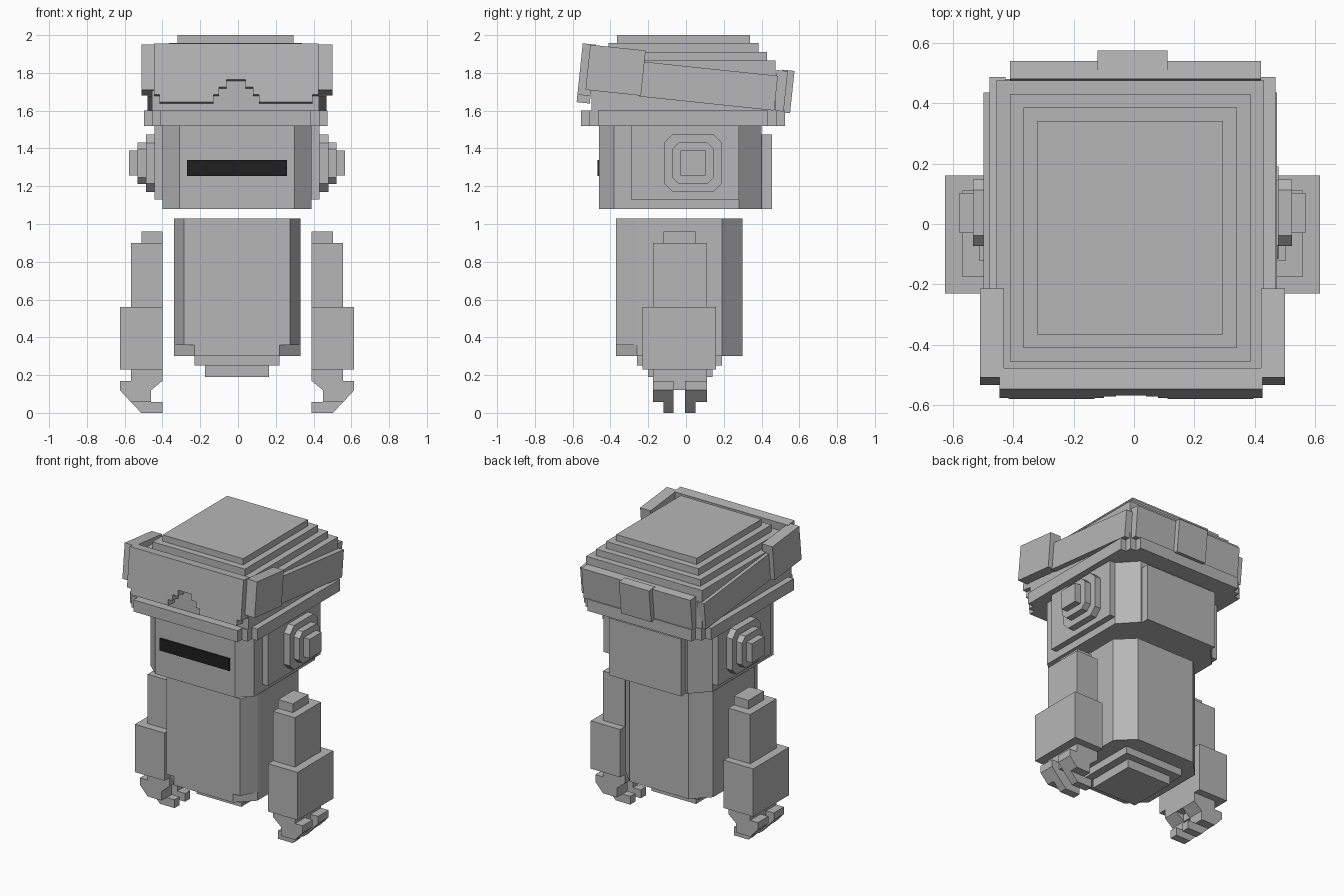
import bpy, bmesh, math
from mathutils import Matrix, Vector

if "Cube" in bpy.data.objects:
    bpy.data.objects.remove(bpy.data.objects["Cube"])

CX = -0.005  # mirror plane


def material(name, rgb):
    m = bpy.data.materials.new(name)
    m.use_nodes = True
    col = (*rgb, 1)
    m.diffuse_color = col
    node = next(n for n in m.node_tree.nodes if n.type == 'BSDF_PRINCIPLED')
    node.inputs["Base Color"].default_value = col
    return m


GREY = material("plain grey", (0.47, 0.47, 0.47))
BLACK = material("black", (0.014, 0.014, 0.014))
TILT = Matrix.Translation((0, 0, 1.75)) @ Matrix.Rotation(math.radians(-6), 4, 'X')


def prism(name, pts, lo, hi, axis='z', mat=GREY, matrix=None):
    """Extrude a closed outline along one axis."""
    place = {'z': lambda a, b, c: (a, b, c),
             'y': lambda a, b, c: (a, c, b),
             'x': lambda a, b, c: (c, a, b)}[axis]
    bm = bmesh.new()
    n = len(pts)
    bot = [bm.verts.new(place(a, b, lo)) for a, b in pts]
    top = [bm.verts.new(place(a, b, hi)) for a, b in pts]
    bm.faces.new(bot)
    bm.faces.new(top)
    for i in range(n):
        j = (i + 1) % n
        bm.faces.new((bot[i], bot[j], top[j], top[i]))
    bmesh.ops.recalc_face_normals(bm, faces=bm.faces)
    if matrix:
        bm.transform(matrix)
    me = bpy.data.meshes.new(name)
    bm.to_mesh(me)
    bm.free()
    me.materials.append(mat)
    ob = bpy.data.objects.new(name, me)
    bpy.context.scene.collection.objects.link(ob)
    return ob


def rect(a0, a1, b0, b1):
    return [(a0, b0), (a1, b0), (a1, b1), (a0, b1)]


def octagon(a0, a1, b0, b1, low, high):
    """Rectangle with cut corners; low/high give the (a, b) cut at each b end."""
    (la, lb), (ha, hb) = low, high
    return [(a0 + la, b0), (a1 - la, b0), (a1, b0 + lb), (a1, b1 - hb),
            (a1 - ha, b1), (a0 + ha, b1), (a0, b1 - hb), (a0, b0 + lb)]


def box(name, x0, x1, y0, y1, z0, z1, mat=GREY, matrix=None):
    return prism(name, rect(x0, x1, y0, y1), z0, z1, 'z', mat, matrix)


# Body with a stepped underside
prism("body", octagon(-0.34, 0.33, -0.37, 0.30, (0.055, 0.11), (0.11, 0.11)), 0.36, 1.03)
prism("body_base", octagon(-0.34, 0.33, -0.37, 0.30, (0.11, 0.11), (0.11, 0.11)), 0.30, 0.36)
box("body_step_upper", -0.23, 0.22, -0.26, 0.19, 0.25, 0.30)
box("body_step_lower", -0.175, 0.165, -0.20, 0.14, 0.19, 0.25)

# Head
prism("head", octagon(-0.40, 0.39, -0.46, 0.40, (0.09, 0.08), (0.11, 0.12)), 1.08, 1.52)
box("head_back_panel", -0.28, 0.27, 0.39, 0.455, 1.08, 1.475)
box("eye_slot", -0.27, 0.26, -0.468, -0.459, 1.255, 1.34, BLACK)

# Cap brim with notched corners, as one stepped outline
quarter = [(0.485, 0.45), (0.443, 0.45), (0.443, 0.495), (0.398, 0.495), (0.398, 0.54)]
half = quarter + [(-x, y) for x, y in reversed(quarter)]
brim = half + [(-x, -y) for x, y in half]
prism("cap_brim", [(x - 0.012, y - 0.015) for x, y in brim], 1.52, 1.60)

# Cap crown, shrinking in steps
for i, (z0, z1) in enumerate([(1.60, 1.865), (1.865, 1.91), (1.91, 1.957), (1.957, 2.0)]):
    d = 0.045 * i
    box(f"cap_tier_{i + 1}", -0.455 + d, 0.43 - d, -0.50 + d, 0.475 - d, z0, z1)

# Tilted visor plate with a stepped notch
notch = [(-0.12, -0.165), (-0.12, -0.125), (-0.09, -0.125), (-0.09, -0.085),
         (-0.05, -0.085), (-0.05, -0.045)]
edge = [(-0.435, 0.148), (-0.435, -0.125), (-0.405, -0.125), (-0.405, -0.165)] + notch
outline = [(x - 0.01, z) for x, z in edge + [(-x, z) for x, z in reversed(edge)]]
prism("visor_plate", outline, -0.565, -0.495, 'y', matrix=TILT)
box("strap_back", -0.41, 0.42, 0.47, 0.53, -0.10, 0.115, matrix=TILT)
box("strap_buckle", -0.12, 0.11, 0.50, 0.565, -0.105, 0.12, matrix=TILT)

# Paired parts
for side, s in (("left", 1), ("right", -1)):
    def span(a, b):
        return tuple(sorted((CX + s * a, CX + s * b)))

    def pbox(name, a, b, *rest, matrix=None):
        box(f"{side}_{name}", *span(a, b), *rest, matrix=matrix)

    # Head side panel and ear discs
    pbox("head_panel", 0.38, 0.437, -0.29, 0.28, 1.13, 1.52)
    for i, (r, out, cut) in enumerate([(0.153, 0.483, 0.045), (0.11, 0.527, 0.035), (0.066, 0.572, 0)]):
        y, z = 0.037, 1.322
        pts = (octagon(y - r, y + r, z - r, z + r, (cut, cut), (cut, cut)) if cut
               else rect(y - r, y + r, z - r, z + r))
        prism(f"{side}_ear_{i + 1}", pts, *span(0.43, out), 'x')

    # Strap around the cap
    pbox("strap_mount", 0.425, 0.505, -0.525, -0.23, -0.095, 0.145, matrix=TILT)
    pbox("strap_side", 0.42, 0.473, -0.24, 0.48, -0.10, 0.085, matrix=TILT)

    # Arm
    pbox("shoulder", 0.395, 0.507, -0.12, 0.05, 0.90, 0.96)
    pbox("upper_arm", 0.395, 0.562, -0.175, 0.11, 0.56, 0.90)
    pbox("forearm", 0.395, 0.62, -0.23, 0.16, 0.23, 0.56)
    pbox("wrist", 0.395, 0.562, -0.175, 0.11, 0.17, 0.23)
    pbox("palm", 0.455, 0.562, -0.07, 0.005, 0.12, 0.17)

    # Two hooked fingers, each a knuckle and a thinner tip
    knuckle = [(0.395, 0.17), (0.62, 0.17), (0.62, 0.12), (0.562, 0.057), (0.455, 0.057), (0.455, 0.12)]
    tip = [(0.562, 0.057), (0.507, 0), (0.395, 0), (0.395, 0.057)]
    for f, k0, k1, t0, t1 in (("front", -0.175, -0.065, -0.12, -0.065), ("back", -0.005, 0.11, -0.005, 0.05)):
        for part, shape, y0, y1 in (("knuckle", knuckle, k0, k1), ("tip", tip, t0, t1)):
            prism(f"{side}_{f}_finger_{part}", [(CX + s * x, z) for x, z in shape], y0, y1, 'y')
